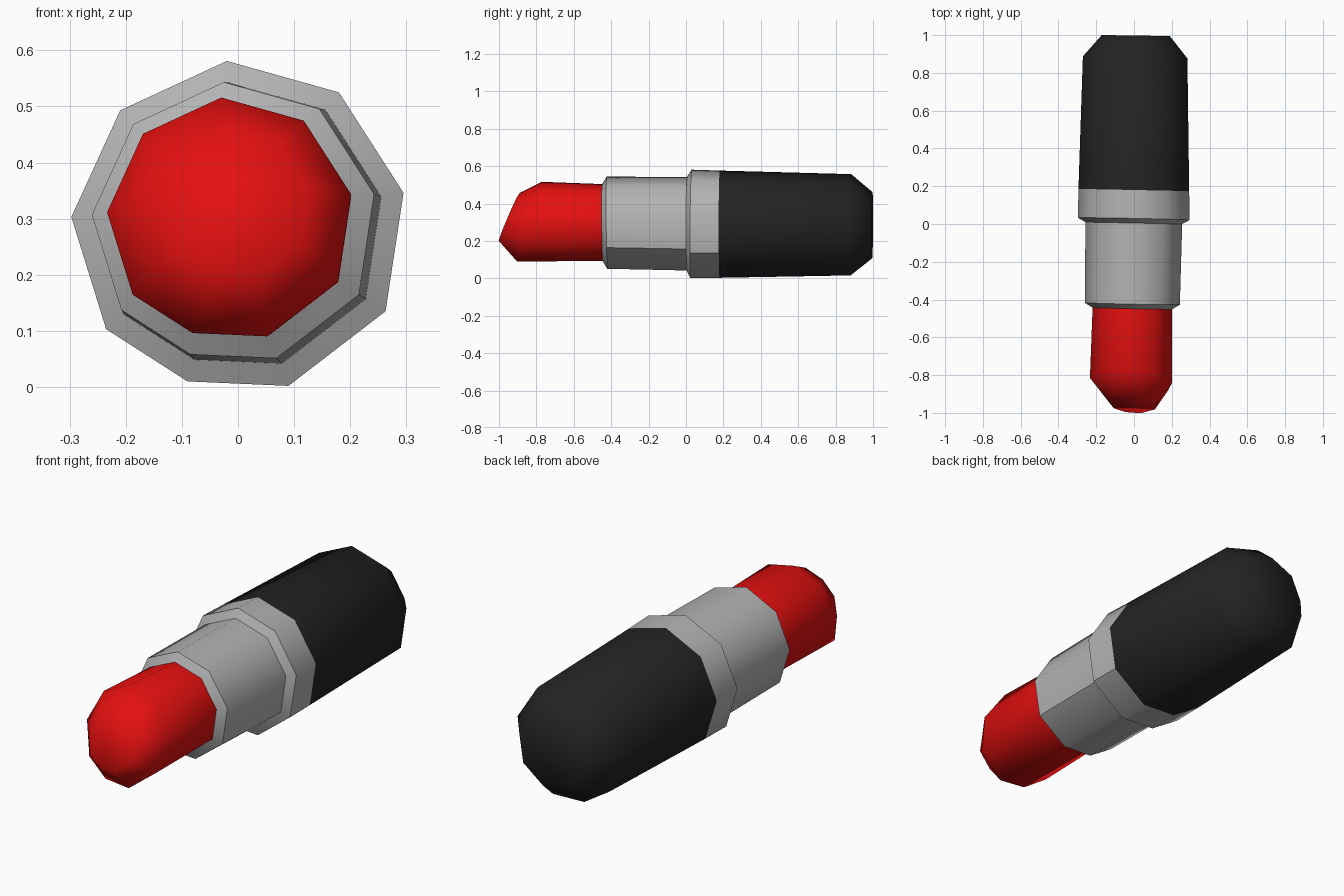
import bpy, bmesh, math

if "Cube" in bpy.data.objects:
    bpy.data.objects.remove(bpy.data.objects["Cube"])

# slightly irregular nine-sided cross-section (x, z) about its centre
SECTION = [(-.02, .291), (.18, .235), (.295, .056), (.263, -.155), (.09, -.288),
           (-.09, -.28), (-.235, -.187), (-.297, .013), (-.21, .203)]


def material(name, rgb):
    m = bpy.data.materials.new(name)
    m.diffuse_color = (*rgb, 1)
    m.use_nodes = True
    m.node_tree.nodes["Principled BSDF"].inputs["Base Color"].default_value = m.diffuse_color
    return m


def loft(name, mat, rings, cap_start, cap_end, smooth_deg):
    """rings: (y, centre x, centre z, scale, y slope along x, y slope along z)"""
    bm = bmesh.new()
    loops = []
    for y, cx, cz, s, tx, tz in rings:
        loops.append([bm.verts.new((cx + px * s, y + tx * px * s + tz * pz * s, cz + pz * s))
                      for px, pz in SECTION])
    n = len(SECTION)
    for a, b in zip(loops, loops[1:]):
        for i in range(n):
            j = (i + 1) % n
            bm.faces.new((a[i], a[j], b[j], b[i]))
    if cap_start:
        bm.faces.new(loops[0])
    if cap_end:
        bm.faces.new(loops[-1])
    bmesh.ops.recalc_face_normals(bm, faces=bm.faces)
    # open tubes: make sure the side faces point outward
    f = next(iter(bm.faces))
    c = f.calc_center_median()
    if not (cap_start or cap_end) and f.normal.x * c.x + f.normal.z * (c.z - .29) < 0:
        bmesh.ops.reverse_faces(bm, faces=bm.faces)
    bm.normal_update()
    for f in bm.faces:
        f.smooth = True
    for e in bm.edges:
        if len(e.link_faces) == 2:
            e.smooth = e.calc_face_angle() < math.radians(smooth_deg)
    me = bpy.data.meshes.new(name)
    bm.to_mesh(me)
    bm.free()
    me.materials.append(mat)
    ob = bpy.data.objects.new(name, me)
    bpy.context.collection.objects.link(ob)
    return ob


red = material("red", (.78, .005, .005))
silver = material("silver", (.45, .45, .45))
black = material("black", (.017, .017, .017))

# slanted coloured stick
loft("bullet", red, [(-.945, -.005, .328, .44, -.06, .43),
                     (-.835, -.015, .302, .735, -.08, .30),
                     (-.44, -.008, .297, .71, -.02, 0)], True, False, 80)

# inner sleeve with chamfered front lip
loft("sleeve", silver, [(-.447, -.008, .297, .71, -.02, -.01),
                        (-.422, -.008, .296, .85, -.02, -.01),
                        (.005, 0, .291, .865, -.02, 0)], False, False, 42)

# collar with sloped shoulder
loft("collar", silver, [(.005, 0, .291, .865, -.02, 0),
                        (.027, 0, .290, 1, -.02, .01),
                        (.18, 0, .288, .99, -.02, 0)], False, False, 42)

# dark base case with chamfered end
loft("case", black, [(.18, 0, .288, .99, -.02, 0),
                     (.882, .007, .285, .935, -.02, 0),
                     (.997, .01, .283, .61, -.015, .005)], False, True, 80)
